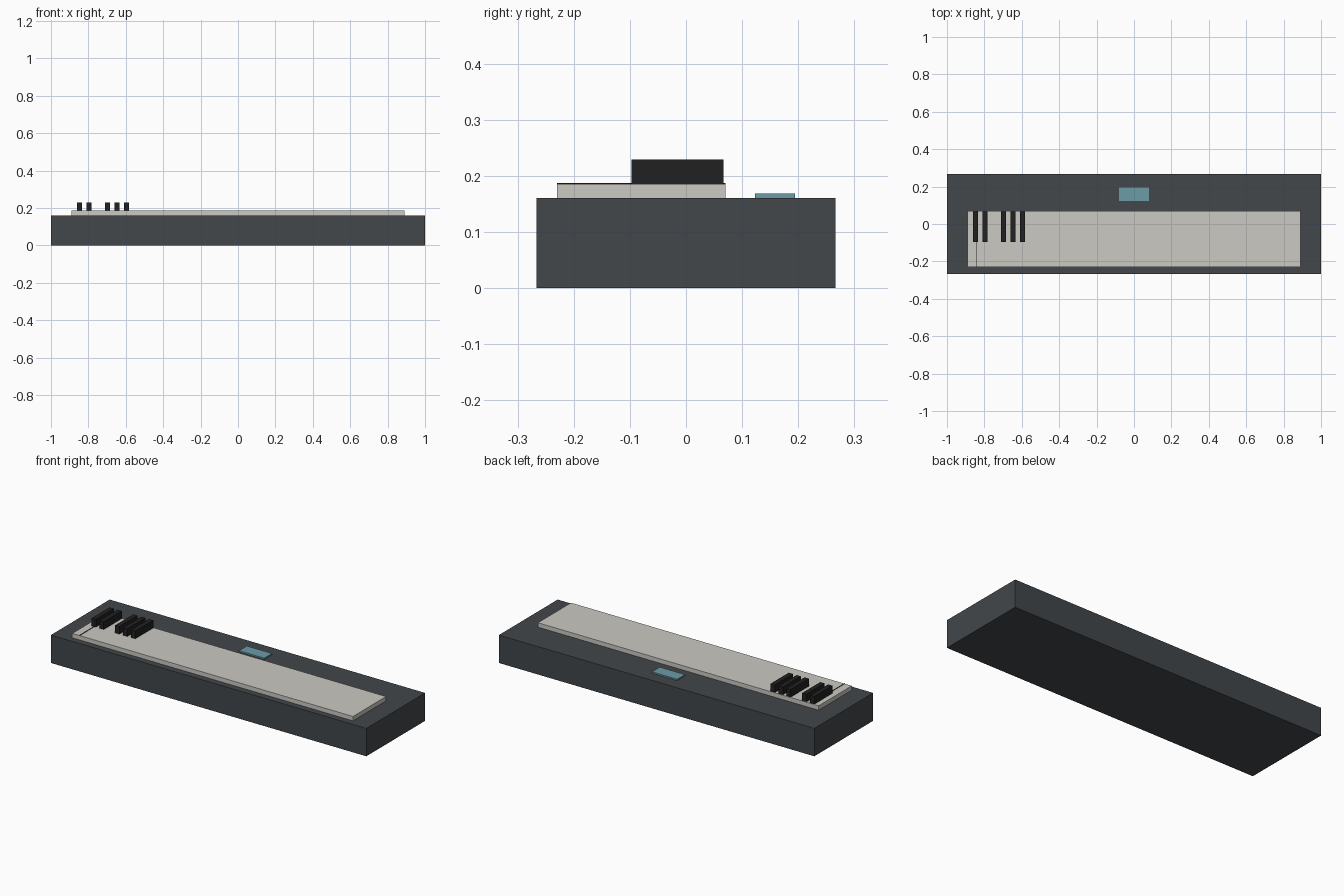
import bpy

cube = bpy.data.objects.get("Cube")
if cube:
    bpy.data.objects.remove(cube, do_unlink=True)


def material(name, r, g, b):
    m = bpy.data.materials.new(name)
    m.use_nodes = True
    m.diffuse_color = (r, g, b, 1)
    m.node_tree.nodes["Principled BSDF"].inputs["Base Color"].default_value = (r, g, b, 1)
    return m


def box(name, mat, x, y, z):
    """Box spanning the given (low, high) ranges."""
    spans = (x, y, z)
    bpy.ops.mesh.primitive_cube_add(size=1)
    ob = bpy.context.object
    ob.name = name
    ob.data.name = name
    for v in ob.data.vertices:
        v.co = [lo + (c + 0.5) * (hi - lo) for c, (lo, hi) in zip(v.co, spans)]
    ob.data.materials.append(mat)
    return ob


slate = material("slate_casing", 0.055, 0.063, 0.070)
ivory = material("ivory", 0.60, 0.585, 0.545)
black = material("black", 0.015, 0.015, 0.015)
teal = material("teal_screen", 0.15, 0.33, 0.39)

body_top, bed_top = 0.16, 0.185

# Casing, white key bed and display
box("body", slate, (-1, 1), (-0.266, 0.266), (0, body_top))
box("white_key_bed", ivory, (-0.89, 0.89), (-0.23, 0.07), (body_top, bed_top))
box("display_screen", teal, (-0.08, 0.08), (0.123, 0.194), (body_top, 0.168))

# Thin gap line between the first two white keys
box("key_gap", black, (-0.846, -0.842), (-0.23, 0.07), (bed_top, 0.187))

# Black keys: a group of two, then a group of three
first, pitch, half = -0.847, 0.05, 0.0135
for i, step in enumerate((0, 1, 3, 4, 5)):
    x = first + step * pitch
    box(f"black_key_{i + 1}", black, (x - half, x + half), (-0.097, 0.067), (bed_top, 0.229))
